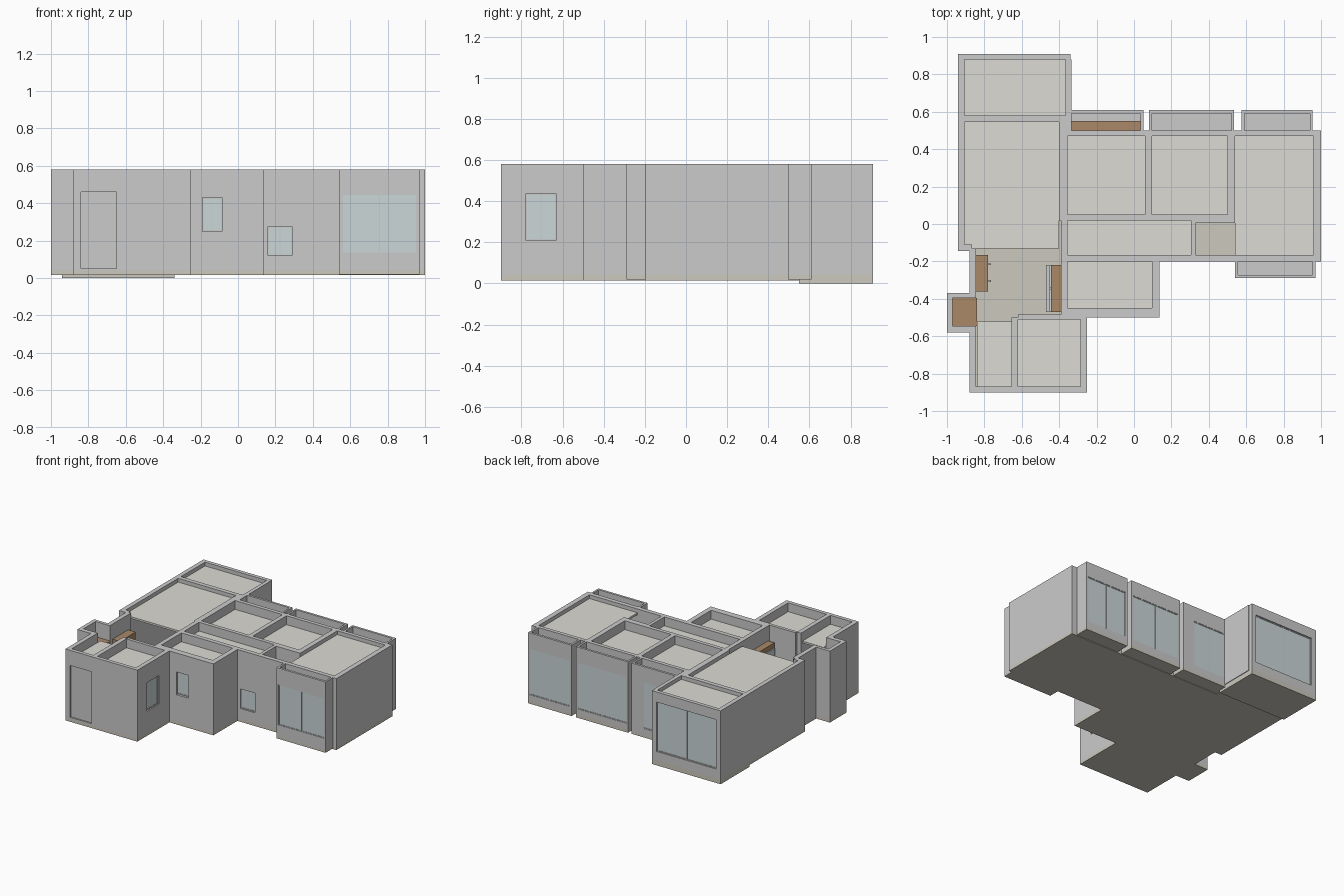
import bpy, bmesh

if "Cube" in bpy.data.objects:
    bpy.data.objects.remove(bpy.data.objects["Cube"])

TOP, FLOOR = 0.58, 0.04


def material(name, rgb):
    m = bpy.data.materials.new(name)
    m.diffuse_color = (*rgb, 1)
    m.use_nodes = True
    m.node_tree.nodes["Principled BSDF"].inputs["Base Color"].default_value = m.diffuse_color
    return m


BEIGE = material("plaster", (0.72, 0.71, 0.66))
STONE = material("slab_stone", (0.60, 0.58, 0.51))
GLASS = material("pale_glass", (0.60, 0.68, 0.69))
WOOD = material("wood", (0.40, 0.25, 0.14))


def boxes(name, items, mat=None):
    """One object from a list of (x0, x1, y0, y1, z0, z1) boxes."""
    bm = bmesh.new()
    for x0, x1, y0, y1, z0, z1 in items:
        for v in bmesh.ops.create_cube(bm, size=1)["verts"]:
            v.co = (x1 if v.co.x > 0 else x0, y1 if v.co.y > 0 else y0,
                    z1 if v.co.z > 0 else z0)
    me = bpy.data.meshes.new(name)
    bm.to_mesh(me)
    bm.free()
    ob = bpy.data.objects.new(name, me)
    bpy.context.collection.objects.link(ob)
    if mat:
        me.materials.append(mat)
    return ob


def wall(name, x0, x1, y0, y1, hole=None, fill=None, bars=0):
    """Straight wall; hole = (start, end, sill, head), filled with glass or a plain panel."""
    along_x = (x1 - x0) > (y1 - y0)

    def part(a0, a1, t0, t1, z0, z1):
        return (a0, a1, t0, t1, z0, z1) if along_x else (t0, t1, a0, a1, z0, z1)

    a0, a1, t0, t1 = (x0, x1, y0, y1) if along_x else (y0, y1, x0, x1)
    if not hole:
        return boxes(name, [part(a0, a1, t0, t1, FLOOR, TOP)])
    h0, h1, s, h = hole
    items = [part(a0, h0, t0, t1, FLOOR, TOP), part(h1, a1, t0, t1, FLOOR, TOP),
             part(h0, h1, t0, t1, h, TOP)]
    if s > FLOOR:
        items.append(part(h0, h1, t0, t1, FLOOR, s))
    boxes(name, items)
    if fill is None:
        return
    mid, d = (t0 + t1) / 2, 0.004
    boxes(name + "_pane", [part(h0, h1, mid - d, mid + d, s, h)],
          GLASS if fill == "glass" else None)
    if fill == "glass":
        f, e = 0.006, 0.007
        frame = [part(h0, h0 + f, mid - e, mid + e, s, h), part(h1 - f, h1, mid - e, mid + e, s, h),
                 part(h0 + f, h1 - f, mid - e, mid + e, s, s + f),
                 part(h0 + f, h1 - f, mid - e, mid + e, h - f, h)]
        for i in range(bars):
            c = h0 + (h1 - h0) * (i + 1) / (bars + 1)
            frame.append(part(c - .002, c + .002, mid - e, mid + e, s + f, h - f))
        boxes(name + "_frame", frame)


# Floor slabs under every wing
for name, r in {
    "terrace_slab": (-.94, -.34, .55, .91, 0, .04),
    "living_slab": (-.94, -.355, -.145, .55, .015, .04),
    "hall_slab": (-.88, -.355, -.50, -.145, .015, .04),
    "niche_slab": (-1.0, -.88, -.58, -.37, .015, .04),
    "front_slab": (-.88, -.25, -.90, -.50, .015, .04),
    "kitchen_slab": (-.355, .135, -.50, -.20, .015, .04),
    "bedroom_slab": (-.355, 1.0, -.20, .50, .015, .04),
}.items():
    boxes(name, [r], STONE)

# Ceilings set inside the wall tops
for name, r, z in [
    ("terrace_ceiling", (-.905, -.365, .58, .88), .55),
    ("living_ceiling", (-.905, -.40, -.13, .545), .55),
    ("bedroom_a_ceiling", (-.36, .06, .05, .47), .51),
    ("bedroom_b_ceiling", (.095, .50, .05, .47), .51),
    ("main_bedroom_ceiling", (.54, .96, -.165, .47), .55),
    ("corridor_ceiling", (-.355, .305, -.165, .02), .51),
    ("kitchen_ceiling", (-.355, .095, -.45, -.195), .51),
    ("front_left_ceiling", (-.84, -.655, -.87, -.52), .51),
    ("front_right_ceiling", (-.62, -.285, -.875, -.51), .51),
]:
    boxes(name, [(*r, z - .015, z)], BEIGE)

# Rear terrace
wall("terrace_back_wall", -.94, -.34, .88, .91, (-.90, -.38, .11, .50), "glass", 1)
wall("terrace_left_wall", -.94, -.905, .55, .88)
wall("terrace_right_wall", -.365, -.335, .50, .88)
wall("terrace_divider", -.905, -.365, .545, .58, (-.85, -.45, FLOOR, .46))

# Living room and hall
wall("living_left_wall", -.94, -.905, -.145, .55)
wall("living_right_wall", -.40, -.355, .02, .545)
boxes("living_corner_wall", [(-.905, -.865, -.145, -.11, FLOOR, TOP)])
wall("hall_left_wall", -.88, -.845, -.395, -.13)
wall("hall_right_wall", -.39, -.355, -.50, -.165)
boxes("corridor_lintel", [(-.39, -.355, -.165, .02, .46, TOP)])

# Entrance niche
wall("niche_left_wall", -1.0, -.97, -.58, -.37)
wall("niche_back_wall", -.97, -.88, -.395, -.37)
wall("niche_front_wall", -.97, -.88, -.58, -.545)

# Front rooms
wall("front_left_wall", -.88, -.845, -.87, -.545)
wall("front_wall", -.88, -.25, -.90, -.87, (-.84, -.65, .05, .46), "panel")
wall("front_divider", -.655, -.62, -.87, -.50)
wall("front_right_wall", -.285, -.25, -.87, -.50, (-.78, -.63, .21, .435), "glass", 1)
wall("front_back_wall", -.62, -.25, -.51, -.485)

# Kitchen
wall("kitchen_front_wall", -.355, .135, -.50, -.45, (-.19, -.085, .25, .43), "glass", 1)
wall("kitchen_right_wall", .095, .135, -.45, -.20)

# Bedrooms and corridor
wall("south_wall_a", -.355, .54, -.20, -.165, (.16, .29, .12, .275), "glass", 1)
wall("south_wall_b", .54, 1.0, -.20, -.165, (.60, .90, FLOOR, .46))
wall("corridor_back_wall", -.355, .54, .02, .05)
wall("corridor_end_wall", .305, .33, -.165, .02)
boxes("corridor_step_wall", [(.33, .54, .005, .02, FLOOR, TOP)])
wall("bedroom_divider_a", .06, .095, .05, .50)
wall("bedroom_divider_b", .50, .54, .05, .50)
wall("east_wall", .96, 1.0, -.165, .50)
for name, a, b in [("a", -.355, .06), ("b", .095, .50), ("c", .54, .96)]:
    wall("bedroom_back_wall_" + name, a, b, .47, .50, (a + .05, b - .05, .10, .46))

# Window bays: name, x range, inner y, outer y
for name, a, b, yi, yo in [("bay_a", -.355, .05, .50, .61), ("bay_b", .08, .535, .50, .61),
                           ("bay_c", .575, .955, .50, .61), ("south_bay", .54, .97, -.20, -.29)]:
    s = 1 if yo > yi else -1
    lo, hi = sorted((yo - s * .018, yo))
    p, q = sorted((yi, yo - s * .018))
    sill, head = (.09, .46) if s > 0 else (.13, .45)
    right = .10 if name == "bay_a" else .012
    wall(name + "_window_wall", a, b, lo, hi, (a + .015, b - right, sill, head), "glass", 1)
    wall(name + "_left_wall", a, a + .015, p, q)
    wall(name + "_right_wall", b - .015, b, p, q)
    boxes(name + "_roof", [(a + .015, b - .015, p, q, .485, .50)])
    boxes(name + "_slab", [(a, b, min(p, lo), max(q, hi), .02, .05)], STONE)

# Wooden cabinets with thin door panels and knobs
boxes("bay_cabinet", [(-.34, .035, .50, .55, FLOOR, .51)], WOOD)
boxes("shoe_cabinet", [(-.845, -.78, -.36, -.165, FLOOR, .46)], WOOD)
boxes("niche_cabinet", [(-.97, -.84, -.545, -.395, FLOOR, .46)], WOOD)
boxes("display_cabinet", [(-.445, -.39, -.47, -.22, FLOOR, .46)], WOOD)
boxes("display_cabinet_doors", [(-.452, -.445, y, y + .12, .06, .42) for y in (-.468, -.342)], GLASS)
boxes("display_cabinet_shelf", [(-.47, -.452, -.47, -.22, .16, .18)])
boxes("shoe_cabinet_knobs", [(-.78, -.765, y, y + .01, .22, .25) for y in (-.31, -.22)])
